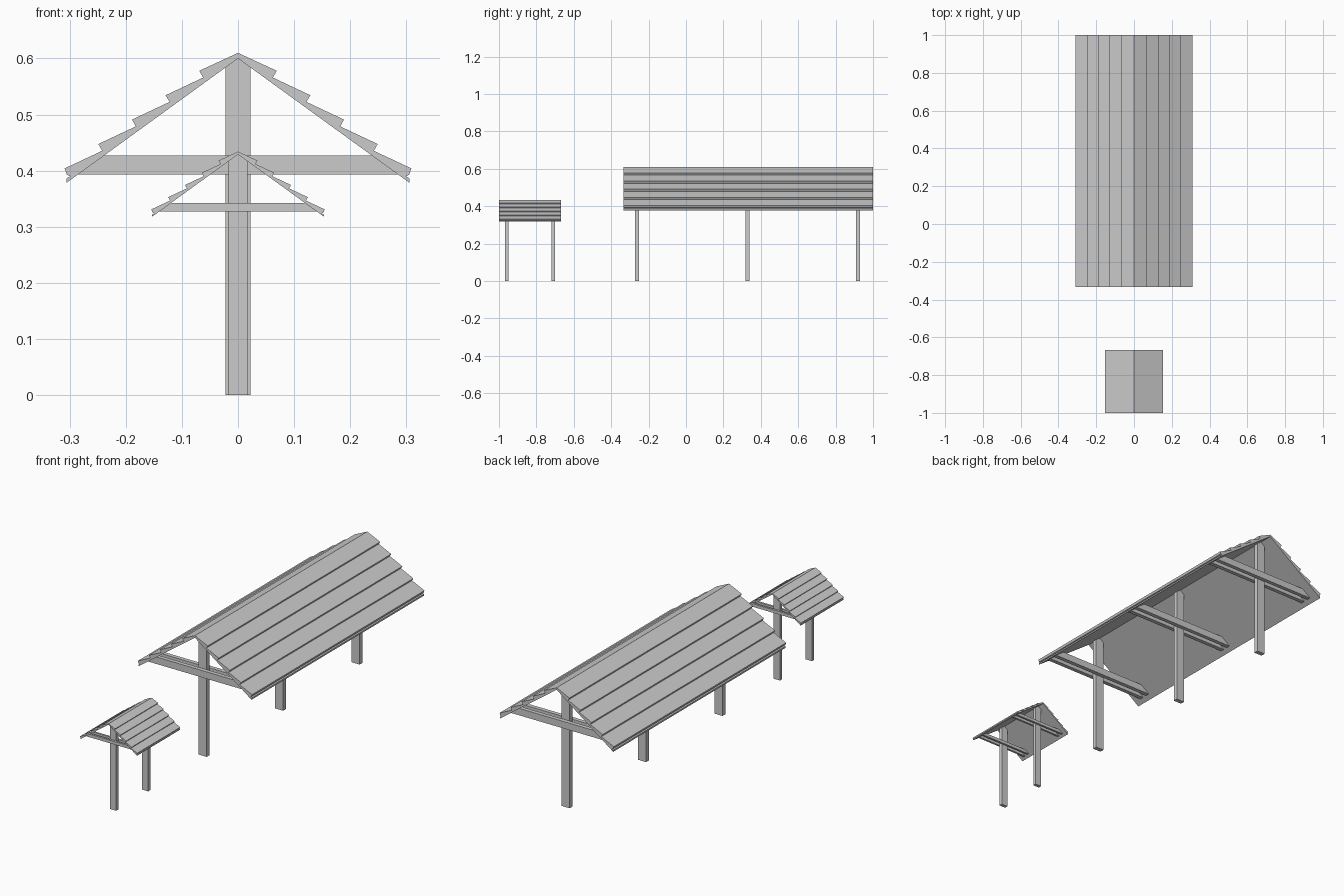
import bpy
import bmesh

cube = bpy.data.objects.get("Cube")
if cube:
    bpy.data.objects.remove(cube, do_unlink=True)

grey = bpy.data.materials.new("plain grey")
grey.use_nodes = True
colour = (0.6, 0.6, 0.6, 1)
grey.diffuse_color = colour
grey.node_tree.nodes["Principled BSDF"].inputs["Base Color"].default_value = colour

PITCH = 0.725  # slope of the roof underside


def extrude(name, outline, y0, y1):
    """Solid made from an (x, z) outline swept from y0 to y1."""
    bm = bmesh.new()
    face = bm.faces.new([bm.verts.new((x, y0, z)) for x, z in outline])
    swept = bmesh.ops.extrude_face_region(bm, geom=[face])["geom"]
    verts = [v for v in swept if isinstance(v, bmesh.types.BMVert)]
    bmesh.ops.translate(bm, verts=verts, vec=(0, y1 - y0, 0))
    bmesh.ops.recalc_face_normals(bm, faces=bm.faces[:])
    mesh = bpy.data.meshes.new(name)
    bm.to_mesh(mesh)
    bm.free()
    mesh.materials.append(grey)
    obj = bpy.data.objects.new(name, mesh)
    bpy.context.collection.objects.link(obj)


def mirrored(half):
    """Close a right-hand outline (ridge first, ridge last) over x = 0."""
    return half + [(-x, z) for x, z in reversed(half[1:-1])]


def shelter(name, ridge, s, y0, y1, post_ys, post_w, post_t, beam_z, beam_t):
    under = ridge - 0.01 * s

    # Roof with five overlapping boards per side
    half = [(0, ridge)]
    for i in range(5):
        x, z = (0.069 + 0.06 * i) * s, ridge - (0.032 + 0.0435 * i) * s
        half += [(x, z), (x - 0.007 * s, z - 0.012 * s)]
    eave = 0.306 * s
    half[-1] = (0.305 * s, ridge - 0.217 * s)
    half += [(0.299 * s, ridge - 0.220 * s), (eave, ridge - 0.224 * s),
             (eave, under - PITCH * eave)]
    top = mirrored(half)
    # Underside ridge closes the ring between both eaves
    n = len(half)
    ring = half + [(0, under)] + [(-x, z) for x, z in reversed(half[1:])]
    extrude(name + "_roof", ring, y0, y1)

    # Posts cut to the roof pitch, each clasped by a pair of tie beams
    low, high = beam_z
    tie = [((under - low) / PITCH, low), ((under - high) / PITCH, high)]
    tie += [(-x, z) for x, z in reversed(tie)]
    shoulder = under - PITCH * post_w
    post = [(-post_w, 0), (post_w, 0), (post_w, shoulder), (0, under), (-post_w, shoulder)]
    for i, y in enumerate(post_ys, 1):
        h = post_t / 2
        extrude(f"{name}_post_{i}", post, y - h, y + h)
        extrude(f"{name}_front_tie_{i}", tie, y - h - beam_t, y - h)
        extrude(f"{name}_back_tie_{i}", tie, y + h, y + h + beam_t)


shelter("large", 0.61, 1.0, -0.333, 1.0, (-0.262, 0.329, 0.92),
        0.022, 0.022, (0.393, 0.427), 0.02)
shelter("small", 0.434, 0.5, -1.0, -0.667, (-0.958, -0.71),
        0.017, 0.017, (0.327, 0.342), 0.01)
